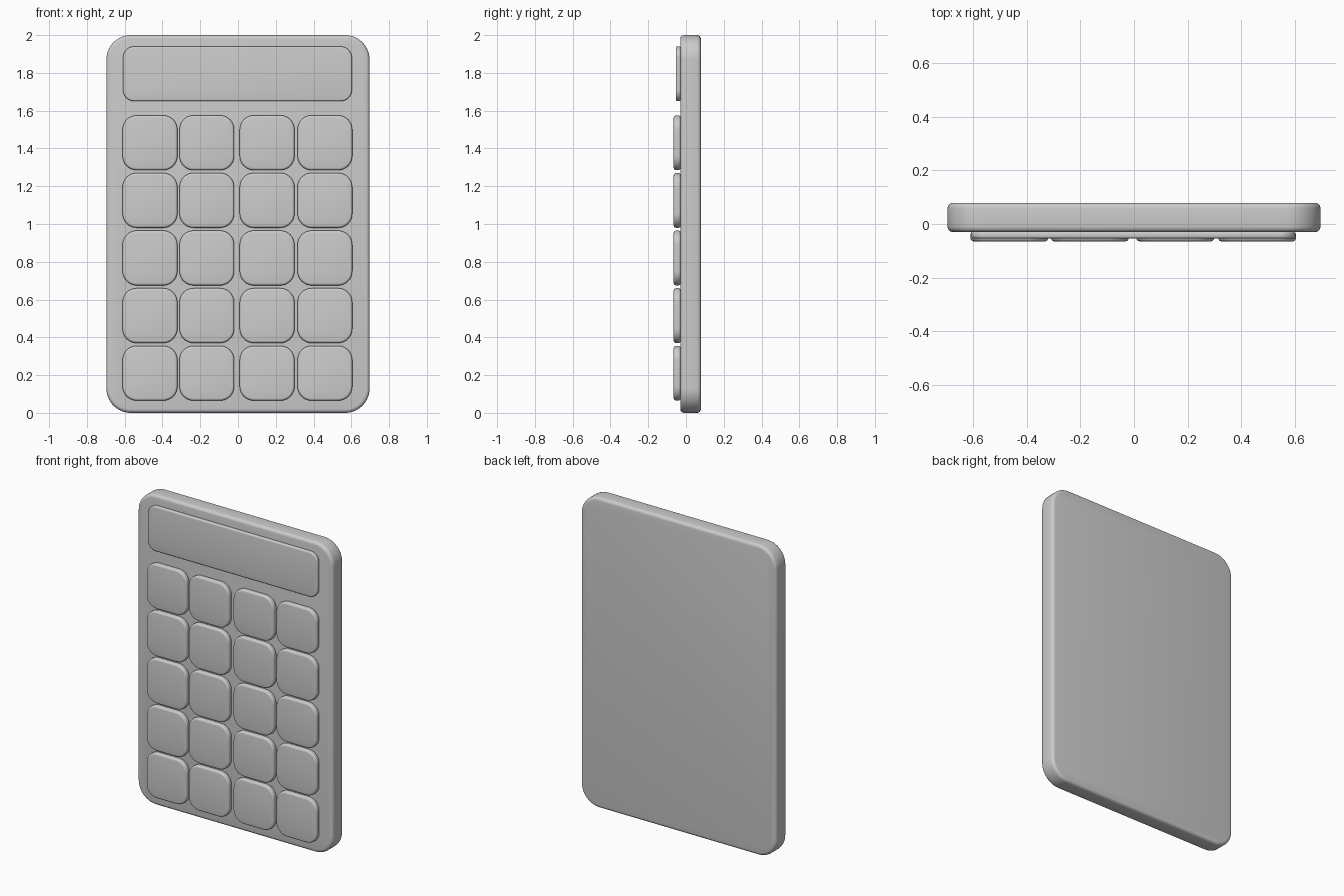
import bpy, bmesh, math

if "Cube" in bpy.data.objects:
    bpy.data.objects.remove(bpy.data.objects["Cube"])


def rounded_slab(name, cx, cz, w, h, r, y_front, y_back, bevel, corner_steps=10):
    """Rounded rectangle in the XZ plane, extruded along Y with softened rims."""
    bm = bmesh.new()
    verts = []
    corners = [(1, 1, 0), (-1, 1, 90), (-1, -1, 180), (1, -1, 270)]
    for sx, sz, start in corners:
        for i in range(corner_steps + 1):
            a = math.radians(start + 90 * i / corner_steps)
            x = cx + sx * (w / 2 - r) + r * math.cos(a)
            z = cz + sz * (h / 2 - r) + r * math.sin(a)
            verts.append(bm.verts.new((x, y_front, z)))
    face = bm.faces.new(verts)
    ext = bmesh.ops.extrude_face_region(bm, geom=[face], use_keep_orig=True)
    moved = [g for g in ext["geom"] if isinstance(g, bmesh.types.BMVert)]
    bmesh.ops.translate(bm, verts=moved, vec=(0, y_back - y_front, 0))
    # soften front and back rims
    rims = [e for e in bm.edges
            if abs(e.verts[0].co.y - e.verts[1].co.y) < 1e-6]
    bmesh.ops.bevel(bm, geom=rims, offset=bevel, offset_type='OFFSET',
                    segments=4, profile=0.5, affect='EDGES')
    bmesh.ops.recalc_face_normals(bm, faces=bm.faces)
    mesh = bpy.data.meshes.new(name)
    bm.to_mesh(mesh)
    bm.free()
    obj = bpy.data.objects.new(name, mesh)
    bpy.context.collection.objects.link(obj)
    bpy.ops.object.select_all(action='DESELECT')
    obj.select_set(True)
    bpy.context.view_layer.objects.active = obj
    bpy.ops.object.shade_smooth_by_angle(angle=math.radians(35))
    return obj


# Case
rounded_slab("case", 0, 1.0, 1.394, 2.0, 0.13, -0.03, 0.079, 0.02, 14)

# Display panel
rounded_slab("display", -0.003, 1.795, 1.212, 0.29, 0.06, -0.054, -0.028, 0.009)

# Blank keys, five rows of four
columns = (-0.466, -0.165, 0.154, 0.460)
for row in range(5):
    for col, x in enumerate(columns):
        z = 1.430 - row * 0.305
        rounded_slab(f"key_row{row + 1}_col{col + 1}", x, z,
                     0.29, 0.29, 0.075, -0.065, -0.028, 0.012)
